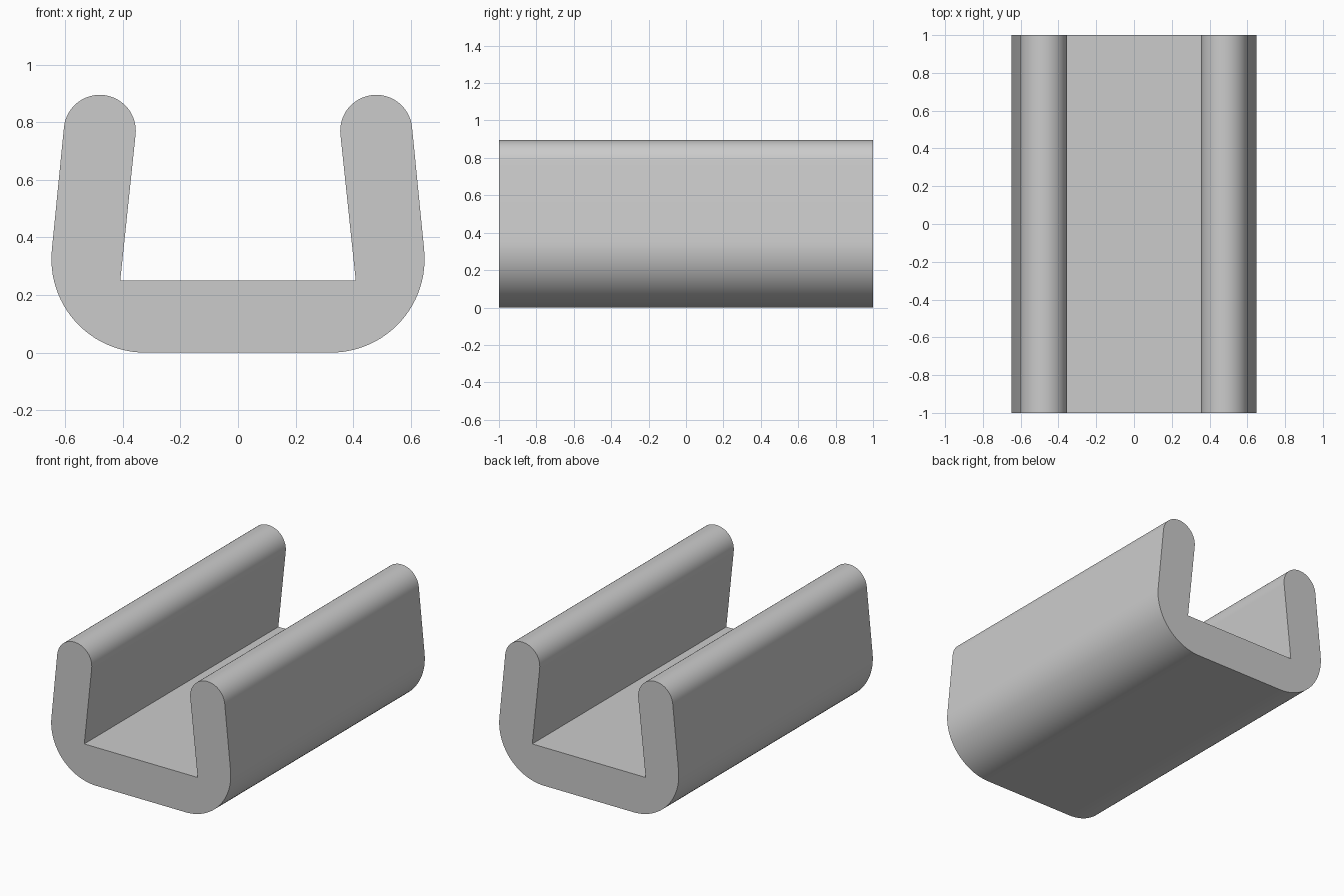
import bpy
import bmesh
from math import cos, sin, radians
from mathutils import Vector

cube = bpy.data.objects.get("Cube")
if cube:
    bpy.data.objects.remove(cube, do_unlink=True)

LENGTH = 2.0
LEAN = 6            # degrees each wall tips inward
FLOOR = 0.25        # channel floor height


def arc(cx, cz, radius, start, end, steps):
    """Points along an arc, angles in degrees."""
    angles = [radians(start + (end - start) * i / steps) for i in range(steps + 1)]
    return [(cx + radius * cos(a), cz + radius * sin(a)) for a in angles]


# Right-hand half of the section: rounded bottom corner, rounded lip, inner corner
half = arc(0.323, 0.325, 0.325, -90, LEAN, 24)
half += arc(0.48, 0.77, 0.125, LEAN, 180 + LEAN, 32)
half.append((0.409, FLOOR))
outline = half + [(-x, z) for x, z in reversed(half)]

# Extrude the section along the channel
bm = bmesh.new()
section = bm.faces.new([bm.verts.new((x, -LENGTH / 2, z)) for x, z in outline])
result = bmesh.ops.extrude_face_region(bm, geom=[section], use_keep_orig=True)
moved = [v for v in result["geom"] if isinstance(v, bmesh.types.BMVert)]
bmesh.ops.translate(bm, verts=moved, vec=Vector((0, LENGTH, 0)))
bmesh.ops.recalc_face_normals(bm, faces=bm.faces)
mesh = bpy.data.meshes.new("clip_channel")
bm.to_mesh(mesh)
bm.free()

channel = bpy.data.objects.new("clip_channel", mesh)
bpy.context.collection.objects.link(channel)

# Plain grey material
grey = bpy.data.materials.new("light_grey")
grey.use_nodes = True
colour = (0.6, 0.6, 0.6, 1)
grey.diffuse_color = colour
grey.node_tree.nodes["Principled BSDF"].inputs["Base Color"].default_value = colour
mesh.materials.append(grey)

# Smooth curves, crisp ends and inner corners
bpy.ops.object.select_all(action="DESELECT")
channel.select_set(True)
bpy.context.view_layer.objects.active = channel
bpy.ops.object.shade_smooth_by_angle(angle=radians(30))
